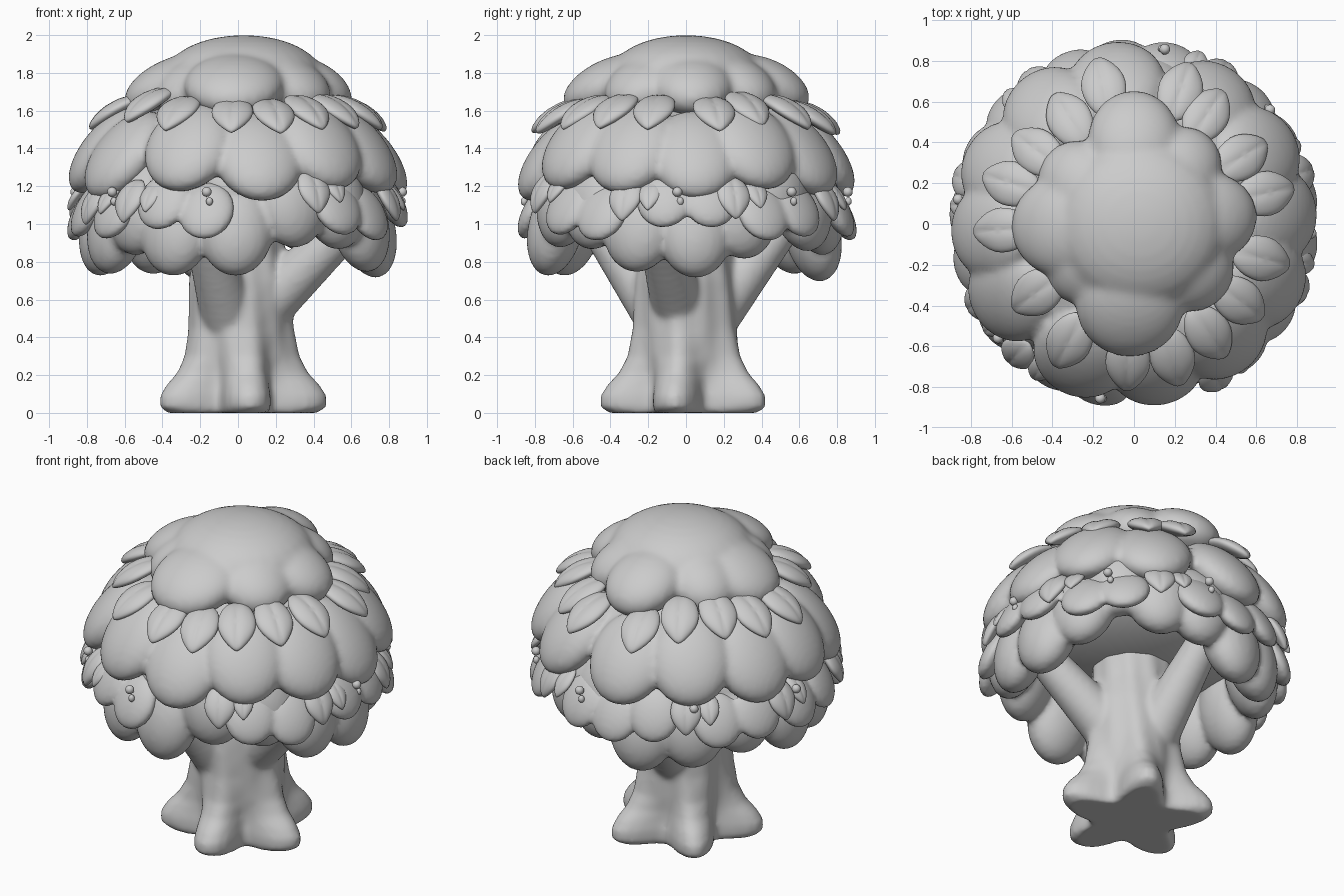
import bpy, bmesh
from math import radians, cos, sin, pi, atan2, degrees, hypot
from mathutils import Matrix

if "Cube" in bpy.data.objects:
    bpy.data.objects.remove(bpy.data.objects["Cube"])


def place(angle, r, z, tilt):
    """Frame at a polar position: local X points outward and down by tilt."""
    return (Matrix.Rotation(radians(angle), 4, 'Z') @ Matrix.Translation((r, 0, z))
            @ Matrix.Rotation(radians(tilt), 4, 'Y'))


def blob(bm, angle, r, z, tilt, size, leaf=0.0):
    """Tilted ellipsoid; leaf > 0 pinches the outer tip and droops it."""
    vs = bmesh.ops.create_uvsphere(bm, u_segments=28, v_segments=16, radius=1)['verts']
    m = place(angle, r, z, tilt) @ Matrix.Diagonal((*size, 1))
    for v in vs:
        if leaf:
            v.co.z -= 0.15 * max(0, 0.3 - abs(v.co.y)) / 0.3 + 0.45 * v.co.x ** 2
            if v.co.x > 0:
                v.co.y *= 1 - leaf * v.co.x ** 2
        v.co = m @ v.co


def finish(bm, name, voxel=0.0, smooth=2):
    me = bpy.data.meshes.new(name)
    bmesh.ops.recalc_face_normals(bm, faces=bm.faces)
    for f in bm.faces:
        f.smooth = True
    bm.to_mesh(me)
    bm.free()
    ob = bpy.data.objects.new(name, me)
    bpy.context.collection.objects.link(ob)
    if voxel:
        mod = ob.modifiers.new("fuse", 'REMESH')
        mod.mode, mod.voxel_size, mod.use_smooth_shade = 'VOXEL', voxel, True
        mod = ob.modifiers.new("soften", 'SMOOTH')
        mod.factor, mod.iterations = 0.5, smooth
    return ob


# Trunk: five-rooted loft, (height, mean radius, root amplitude)
bm = bmesh.new()
profile = [(0, .33, .085), (.03, .36, .105), (.09, .36, .105), (.15, .335, .09),
           (.21, .305, .06), (.3, .285, .03), (.45, .272, .012), (.6, .27, .005),
           (.7, .265, 0), (.85, .24, 0), (1.1, .23, 0)]
N = 60
rings = []
for z, a, b in profile:
    ring = []
    for i in range(N):
        t = 2 * pi * i / N
        r = a + b * cos(5 * (t + radians(10))) + .006 * cos(11 * t + 4 * z)
        ring.append(bm.verts.new((r * cos(t) + .01, r * sin(t), z)))
    rings.append(ring)
for lo, hi in zip(rings, rings[1:]):
    for i in range(N):
        j = (i + 1) % N
        bm.faces.new((lo[i], lo[j], hi[j], hi[i]))
bm.faces.new(rings[0][::-1])
bm.faces.new(rings[-1])
# Branches: overlapping balls along rising paths (angle, start z, end radius)
for ang, z0, r1 in ((-15, .55, .64), (100, .5, .54), (-112, .5, .52)):
    for k in range(15):
        t = k / 14
        blob(bm, ang, .13 + (r1 - .13) * t, z0 + (1.02 - z0) * t, 0, [.15 - .05 * t] * 3)
finish(bm, "trunk", .016, 8)

# Core closing the hollow below the canopy
bm = bmesh.new()
blob(bm, 0, 0, 1.3, 0, (.72, .72, .33))
finish(bm, "canopy_core")

# Lower tier of hanging clumps: (angle, bottom height)
bm = bmesh.new()
for ang, bottom in [(-118, .73), (-91, .73), (-66, .88), (-43, .87), (-21, .75), (4, .72),
                    (25, .82), (43, .97), (62, .86), (82, .84), (104, .7), (128, .74),
                    (152, .8), (178, .73), (-158, .74), (-138, .84)]:
    blob(bm, ang, .69, bottom + .25, 77, (.26, .2, .145))
    blob(bm, ang, .64, 1.2, 70, (.16, .2, .14))
finish(bm, "lower_foliage", .02)

# Middle ring of small pads: (angle, height)
bm = bmesh.new()
for ang, z in [(-50, 1.09), (-33, 1.06), (-8, 1.13), (9, 1.13), (30, 1.06), (46, 1.08),
               (78, 1.08), (95, 1.06), (112, 1.1), (138, 1.06), (155, 1.08), (176, 1.06),
               (-166, 1.08), (-143, 1.07), (-119, 1.12), (-102, 1.07)]:
    blob(bm, ang, .81, z, 62, (.165, .15, .065))
finish(bm, "middle_foliage", .016, 1)

# Small pointed leaves between the pads, with berries
bm = bmesh.new()
for ang, z in [(-62, 1.18), (-22, 1.14), (17, 1.15), (60, 1.14), (125, 1.14), (165, 1.14),
               (-153, 1.12), (-132, 1.13)]:
    blob(bm, ang, .86, z, 60, (.13, .09, .035), .5)
    blob(bm, ang + 9, .85, z + .02, 50, (.1, .06, .025), .5)
finish(bm, "small_leaves")
bm = bmesh.new()
for ang in (-101, -64, -3, 40, 80, 128, 172, -140):
    blob(bm, ang, .87, 1.17, 0, (.026, .026, .026))
    blob(bm, ang + 1, .87, 1.12, 0, (.018, .018, .022))
finish(bm, "berries")

# Upper tier: wide scalloped skirt, (angle, lift)
bm = bmesh.new()
blob(bm, 0, 0, 1.38, 0, (.7, .7, .3))
for ang, lift in [(4, .0), (30, .05), (58, .02), (97, .01), (127, .04), (157, .01),
                  (183, .03), (-150, .0), (-112, .04), (-81, -.01), (-52, .05), (-24, .03)]:
    blob(bm, ang, .69, 1.365 + lift, 50, (.285, .24, .13))
finish(bm, "upper_foliage", .02)

# Leaf ring under the cap, positions in plan
bm = bmesh.new()
for x, y in [(-.15, .68), (.23, .66), (.36, .54), (.53, .33), (.65, .15), (.63, -.17),
             (.52, -.38), (.37, -.54), (.19, -.66), (-.03, -.68), (-.32, -.58), (-.48, -.34),
             (-.65, -.03), (-.61, .2), (-.48, .36), (-.32, .52)]:
    r = hypot(x, y)
    blob(bm, degrees(atan2(y, x)), r, 1.67 - (r - .55) * .6, 29, (.17, .11, .042), .4)
finish(bm, "leaf_ring")

# Top cap: (angle, centre radius, length, width)
bm = bmesh.new()
blob(bm, 0, .03, 1.78, 0, (.42, .41, .22))
for ang, r, length, w in [(-93, .4, .27, .265), (182, .35, .27, .25), (142, .33, .23, .2),
                          (90, .42, .25, .225), (50, .35, .23, .2), (5, .37, .25, .22),
                          (-38, .34, .24, .22), (-140, .29, .24, .2)]:
    blob(bm, ang, r, 1.735, 24, (length, w, .14))
finish(bm, "top_foliage", .02, 8)
